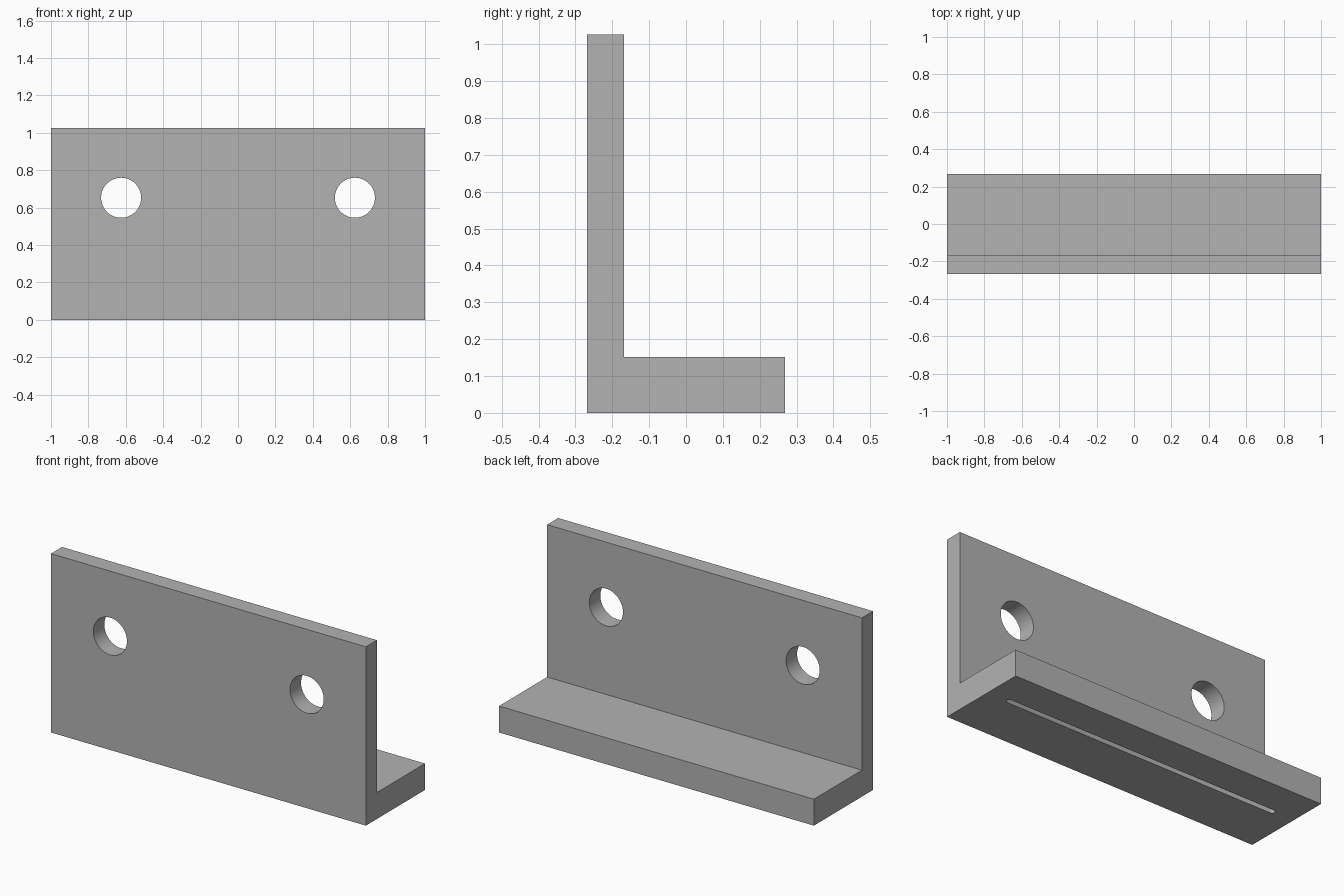
import bpy
import bmesh
from mathutils import Matrix

cube = bpy.data.objects.get("Cube")
if cube:
    bpy.data.objects.remove(cube, do_unlink=True)

grey = bpy.data.materials.new("plain grey")
grey.use_nodes = True
colour = (0.45, 0.45, 0.45, 1)
grey.diffuse_color = colour
grey.node_tree.nodes["Principled BSDF"].inputs["Base Color"].default_value = colour

HALF_LENGTH = 1.0
FRONT, BACK, INNER = -0.268, 0.268, -0.168
HEIGHT, BASE_TOP = 1.027, 0.152
HOLE_X, HOLE_Z, HOLE_RADIUS = 0.625, 0.653, 0.107
SLOT_X, SLOT_Y, SLOT_RADIUS, SLOT_DEPTH = 0.86, 0.052, 0.016, 0.03


def make_object(name, bm):
    bmesh.ops.recalc_face_normals(bm, faces=bm.faces[:])
    mesh = bpy.data.meshes.new(name)
    bm.to_mesh(mesh)
    bm.free()
    mesh.materials.append(grey)
    obj = bpy.data.objects.new(name, mesh)
    bpy.context.collection.objects.link(obj)
    return obj


def add_cylinder(bm, radius, depth, segments, matrix):
    return bmesh.ops.create_cone(bm, cap_ends=True, segments=segments, radius1=radius,
                                 radius2=radius, depth=depth, matrix=matrix)["verts"]


# L-shaped profile extruded along the length
bm = bmesh.new()
profile = [(FRONT, 0), (BACK, 0), (BACK, BASE_TOP),
           (INNER, BASE_TOP), (INNER, HEIGHT), (FRONT, HEIGHT)]
end = bm.faces.new([bm.verts.new((-HALF_LENGTH, y, z)) for y, z in profile])
extruded = bmesh.ops.extrude_face_region(bm, geom=[end])["geom"]
bmesh.ops.translate(bm, vec=(2 * HALF_LENGTH, 0, 0),
                    verts=[v for v in extruded if isinstance(v, bmesh.types.BMVert)])
bracket = make_object("angle_bracket", bm)

# Round bolt holes through the upright plate
bm = bmesh.new()
for side in (-1, 1):
    place = Matrix.Translation((side * HOLE_X, (FRONT + INNER) / 2, HOLE_Z))
    add_cylinder(bm, HOLE_RADIUS, 0.3, 64, place @ Matrix.Rotation(1.5707963, 4, "X"))
hole_cutter = make_object("bolt_hole_cutter", bm)

# Round-ended slot under the base: a cylinder stretched lengthwise
bm = bmesh.new()
for v in add_cylinder(bm, SLOT_RADIUS, 2 * SLOT_DEPTH, 24, Matrix.Rotation(0.1309, 4, "Z")):
    v.co.x += SLOT_X if v.co.x > 0 else -SLOT_X
    v.co.y += SLOT_Y
slot_cutter = make_object("slot_cutter", bm)

# Cut the holes and slot
for cutter in (hole_cutter, slot_cutter):
    mod = bracket.modifiers.new(cutter.name, "BOOLEAN")
    mod.operation = "DIFFERENCE"
    mod.solver = "EXACT"
    mod.object = cutter
    bpy.context.view_layer.objects.active = bracket
    bracket.select_set(True)
    bpy.ops.object.modifier_apply(modifier=mod.name)
    bpy.data.objects.remove(cutter, do_unlink=True)

# Smooth hole walls, crisp plate edges
bpy.ops.object.select_all(action="DESELECT")
bracket.select_set(True)
bpy.context.view_layer.objects.active = bracket
bpy.ops.object.shade_smooth_by_angle(angle=0.5236)
